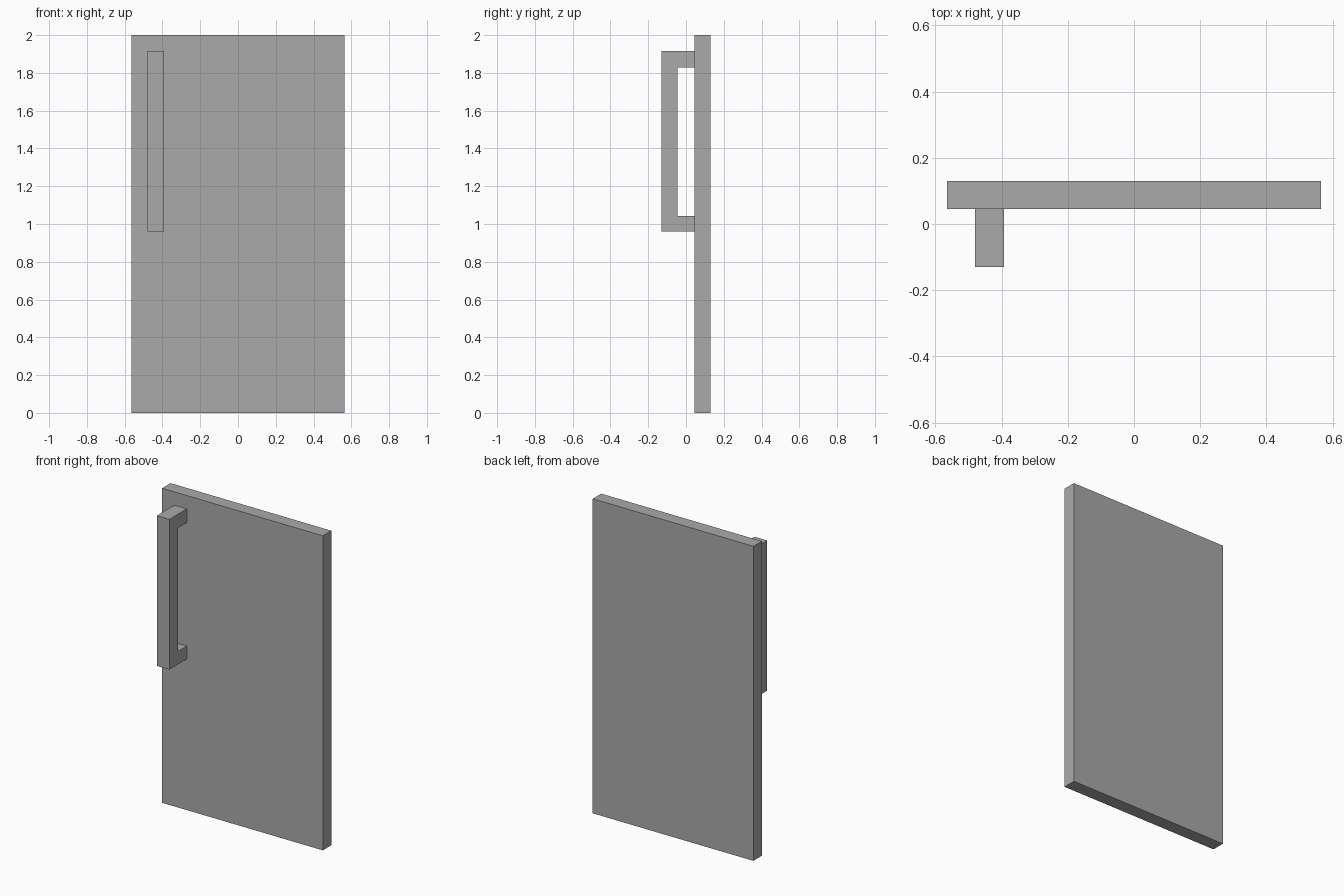
import bpy, bmesh

if "Cube" in bpy.data.objects:
    bpy.data.objects.remove(bpy.data.objects["Cube"])

# Single grey for the whole model
grey = bpy.data.materials.new("plain grey")
grey.diffuse_color = (0.4, 0.4, 0.4, 1)
grey.use_nodes = True
grey.node_tree.nodes["Principled BSDF"].inputs["Base Color"].default_value = grey.diffuse_color


def extrude_profile(name, profile, x0, x1):
    """Extrude a closed (y, z) profile along x from x0 to x1."""
    bm = bmesh.new()
    face = bm.faces.new([bm.verts.new((x0, y, z)) for y, z in profile])
    res = bmesh.ops.extrude_face_region(bm, geom=[face])
    verts = [g for g in res["geom"] if isinstance(g, bmesh.types.BMVert)]
    bmesh.ops.translate(bm, verts=verts, vec=(x1 - x0, 0, 0))
    bmesh.ops.recalc_face_normals(bm, faces=bm.faces)
    mesh = bpy.data.meshes.new(name)
    bm.to_mesh(mesh)
    bm.free()
    mesh.materials.append(grey)
    obj = bpy.data.objects.new(name, mesh)
    bpy.context.collection.objects.link(obj)
    return obj


# Door slab
front, back = 0.045, 0.13
extrude_profile("door_panel", [(front, 0), (back, 0), (back, 2), (front, 2)],
                -0.565, 0.565)

# C-shaped pull handle: grip with two mounting arms
grip_out, grip_in = -0.13, -0.045
extrude_profile("door_handle", [
    (front, 0.96), (grip_out, 0.96), (grip_out, 1.915), (front, 1.915),
    (front, 1.828), (grip_in, 1.828), (grip_in, 1.043), (front, 1.043),
], -0.48, -0.392)
